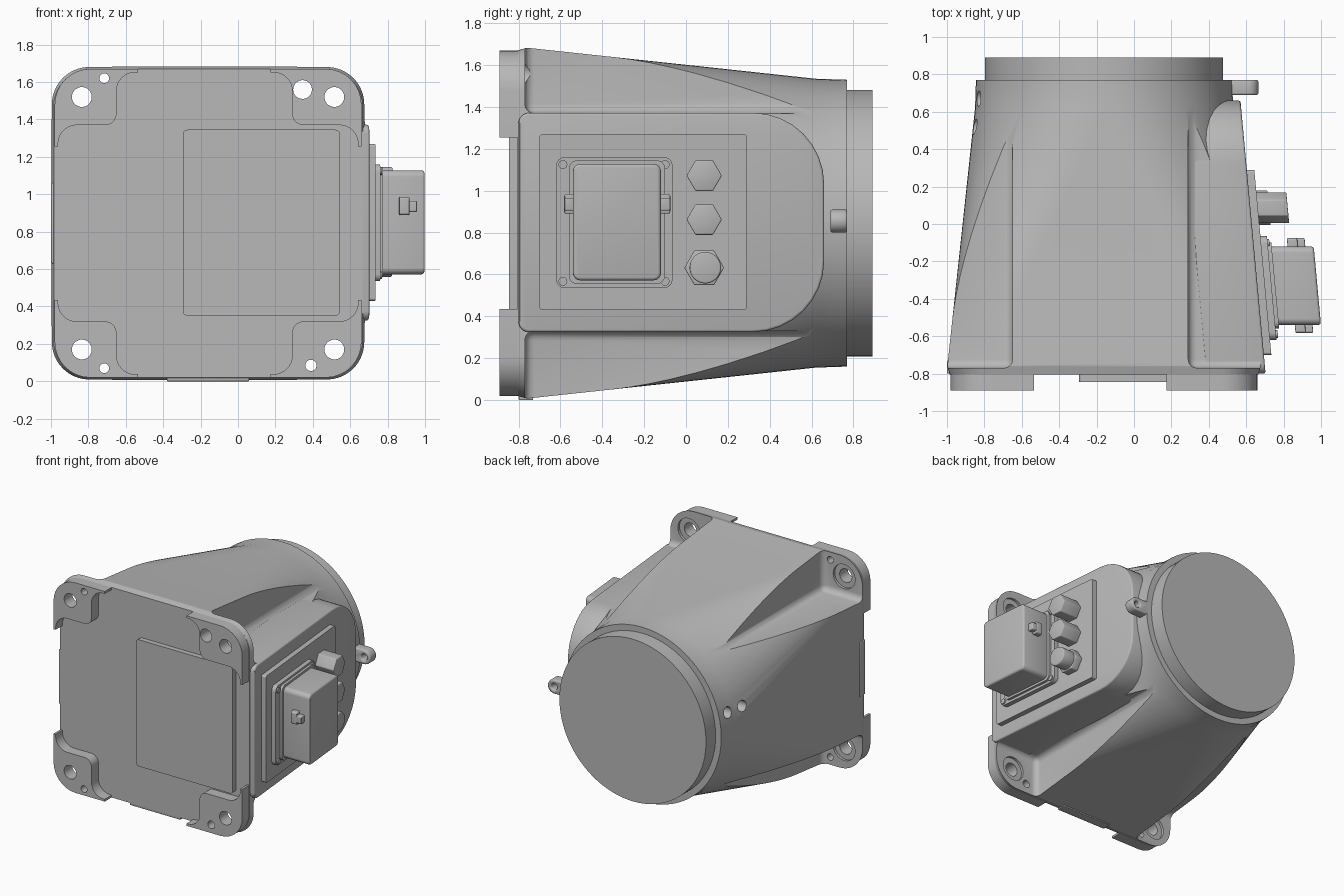
import bpy, bmesh, math
from mathutils import Vector, Matrix

if "Cube" in bpy.data.objects:
    bpy.data.objects.remove(bpy.data.objects["Cube"], do_unlink=True)

CX, CZ = -0.16, 0.845          # axis of the housing
HALF = 0.82                    # half width of the flange

grey = bpy.data.materials.new("cast_grey")
grey.use_nodes = True
grey.diffuse_color = (0.48, 0.48, 0.48, 1)
bsdf = next(n for n in grey.node_tree.nodes if n.type == 'BSDF_PRINCIPLED')
bsdf.inputs["Base Color"].default_value = grey.diffuse_color
bsdf.inputs["Roughness"].default_value = 0.6


def make(name, bm):
    bmesh.ops.recalc_face_normals(bm, faces=bm.faces)
    me = bpy.data.meshes.new(name)
    bm.to_mesh(me)
    bm.free()
    me.materials.append(grey)
    ob = bpy.data.objects.new(name, me)
    bpy.context.scene.collection.objects.link(ob)
    return ob


def finish(ob, cutters=(), bevel=0.0):
    """Cut, round and smooth an object."""
    for c in cutters:
        m = ob.modifiers.new("cut", 'BOOLEAN')
        m.operation, m.object, m.solver = 'DIFFERENCE', c, 'EXACT'
    if bevel:
        m = ob.modifiers.new("round", 'BEVEL')
        m.width, m.segments, m.limit_method = bevel, 3, 'ANGLE'
        m.angle_limit = math.radians(40)
    bpy.context.view_layer.update()
    dg = bpy.context.evaluated_depsgraph_get()
    me = bpy.data.meshes.new_from_object(ob.evaluated_get(dg))
    ob.modifiers.clear()
    ob.data = me
    for p in me.polygons:
        p.use_smooth = True
    me.set_sharp_from_angle(angle=math.radians(32))
    return ob


def rounded(corners, seg=8):
    """Outline from (a, b, radius) right-angled corners."""
    out, n = [], len(corners)
    for i, (a, b, r) in enumerate(corners):
        p = Vector((a, b))
        if not r:
            out.append(p)
            continue
        d1 = (Vector(corners[i - 1][:2]) - p).normalized()
        d2 = (Vector(corners[(i + 1) % n][:2]) - p).normalized()
        c = p + r * (d1 + d2)
        for k in range(seg + 1):
            t = math.pi / 2 * k / seg
            out.append(c - r * (d2 * math.cos(t) + d1 * math.sin(t)))
    return out


def rect(a0, a1, b0, b1, r=0.0, r_far=None):
    f = r if r_far is None else r_far
    return rounded([(a0, b0, r), (a1, b0, f), (a1, b1, f), (a0, b1, r)])


def circle(a, b, r, n=32, turn=0.0):
    return [Vector((a + r * math.cos(turn + math.tau * i / n),
                    b + r * math.sin(turn + math.tau * i / n))) for i in range(n)]


def loft(name, rings):
    bm = bmesh.new()
    vs = [[bm.verts.new(p) for p in ring] for ring in rings]
    n = len(vs[0])
    for lo, hi in zip(vs, vs[1:]):
        for i in range(n):
            j = (i + 1) % n
            bm.faces.new((lo[i], lo[j], hi[j], hi[i]))
    bm.faces.new(vs[0])
    bm.faces.new(vs[-1][::-1])
    return make(name, bm)


def along_y(name, pts, y0, y1):
    return loft(name, [[(p.x, y, p.y) for p in pts] for y in (y0, y1)])


def side_x(y):
    """Sloping plane of the right-hand panel."""
    return 0.63 - 0.092 * y


def on_side(name, pts, d0, d1, shrink=1.0):
    """Plate on the sloping side, between two heights above it."""
    return loft(name, [[(side_x(p.x) + d, p.x, p.y) for p in pts] for d in (d0, d1)])


# Cutters: corner pockets and flange holes
cut_pockets, cut_holes, cut_side = [], [], []
for xa, xb in ((-1.5, -0.65), (0.29, 1.2)):
    for za, zb in ((-0.6, 0.33), (1.37, 2.3)):
        bm = bmesh.new()
        size = (xb - xa, 2.2, zb - za)
        mid = ((xa + xb) / 2, -0.77 + 1.1, (za + zb) / 2)
        bmesh.ops.create_cube(bm, size=1, matrix=Matrix.Translation(mid) @ Matrix.Diagonal((*size, 1)))
        bmesh.ops.bevel(bm, geom=bm.edges[:], offset=0.045, segments=4, profile=0.5, affect='EDGES')
        cut_pockets.append(make("pocket_cutter", bm))
for x in (-0.835, 0.515):
    for z in (0.17, 1.52):
        cut_holes.append(along_y("bolt_cutter", circle(x, z, 0.053), -1, -0.7))
        cut_holes.append(along_y("spotface_cutter", circle(x, z, 0.095), -0.79, -0.69))
for x, z, r in ((-0.715, 1.62, 0.026), (-0.715, 0.07, 0.026), (0.39, 0.085, 0.03), (0.345, 1.56, 0.05)):
    cut_holes.append(along_y("pin_cutter", circle(x, z, r), -1, -0.7))
for y in (0.67, 0.52):
    cut_side.append(loft("side_hole_cutter",
                         [[(x, p.x, p.y) for p in circle(y, 1.0, 0.042)] for x in (-1.1, -0.72)]))

# Housing: rounded square blending into a circle
sections = ((-0.805, 0.825, 0.2), (-0.76, 0.838, 0.2), (0.62, 0.69, 0.689), (0.77, 0.685, 0.684))
rings = []
for y, h, r in sections:
    quad = [(-h, -h, r), (h, -h, r), (h, h, r), (-h, h, r)]
    rings.append([(CX + p.x, y, CZ + p.y) for p in rounded(quad, 16)])
finish(loft("housing", rings), cut_pockets + cut_holes + cut_side)

# Rear spigot
finish(along_y("rear_spigot", circle(CX, CZ, 0.637, 96), 0.7, 0.89))

# Four flange feet with flared inner outline
for sx, u in ((-1, 0.33), (1, 0.37)):
    for sz in (-1, 1):
        v, lip, end = 0.3, 0.018, 0.115
        shape = rounded([(0, 0, 0.19), (u + end, 0, 0), (u + end, lip, 0), (u, lip, 0.1),
                         (u, v, 0.06), (lip, v, 0.1), (lip, v + end, 0), (0, v + end, 0)])
        pts = [Vector((CX + sx * (HALF - p.x), CZ + sz * (HALF + 0.005 - p.y))) for p in shape]
        name = ("lower_" if sz < 0 else "upper_") + ("right" if sx < 0 else "left") + "_foot"
        finish(along_y(name, pts, -0.89, -0.772), cut_holes)

# Front cover plate and small edge pads
finish(along_y("front_plate", rect(-0.295, 0.545, 0.35, 1.345, 0.025), -0.845, -0.79))
finish(along_y("right_edge_pad", rect(-1.0, -0.9, 0.63, 1.06), -0.8, -0.73), bevel=0.008)
finish(along_y("bottom_edge_pad", rect(-0.38, 0.06, 0.0, 0.1), -0.8, -0.73), bevel=0.004)

# Sloping side panel with stacked plates
finish(on_side("side_panel", rect(-0.8, 0.66, 0.325, 1.372, 0.05, 0.34), -0.32, 0.0), bevel=0.012)
finish(on_side("terminal_plate", rect(-0.7, 0.29, 0.43, 1.27, 0.015), -0.02, 0.04))
finish(on_side("connector_base", rect(-0.62, -0.065, 0.535, 1.16, 0.04), 0.03, 0.075))
finish(on_side("connector_collar", rect(-0.56, -0.1, 0.555, 1.145, 0.04), 0.06, 0.095))
finish(on_side("connector_housing", rect(-0.54, -0.12, 0.572, 1.128, 0.035), 0.08, 0.32), bevel=0.015)
for y in (-0.588, -0.1):
    for z in (0.567, 1.125):
        finish(on_side("base_screw", circle(y, z, 0.021, 20), 0.06, 0.085))

# Connector latches
for y0, y1 in ((-0.582, -0.53), (-0.13, -0.075)):
    finish(on_side("latch_arm", rect(y0, y1, 0.89, 0.985, 0.012), 0.18, 0.235), bevel=0.006)
    finish(on_side("latch_hook", rect(y0, y1, 0.905, 0.965, 0.01), 0.23, 0.275), bevel=0.006)

# Cable entry plugs and gland
for z in (1.072, 0.862):
    finish(on_side("hex_plug", circle(0.087, z, 0.084, 6), 0.03, 0.2), bevel=0.006)
finish(on_side("gland_nut", circle(0.087, 0.632, 0.095, 6), 0.03, 0.1), bevel=0.006)
finish(on_side("gland_cap", circle(0.092, 0.632, 0.075, 40), 0.09, 0.2), bevel=0.008)

# Lifting eye at the rear left
eye_cut = along_y("eye_cutter", circle(0.61, 0.855, 0.025), 0.5, 0.9)
finish(along_y("lifting_eye", rect(0.45, 0.665, 0.8, 0.91, 0.0, 0.054), 0.69, 0.77), [eye_cut], bevel=0.01)

# Remove cutters
for c in cut_pockets + cut_holes + cut_side + [eye_cut]:
    bpy.data.objects.remove(c, do_unlink=True)
